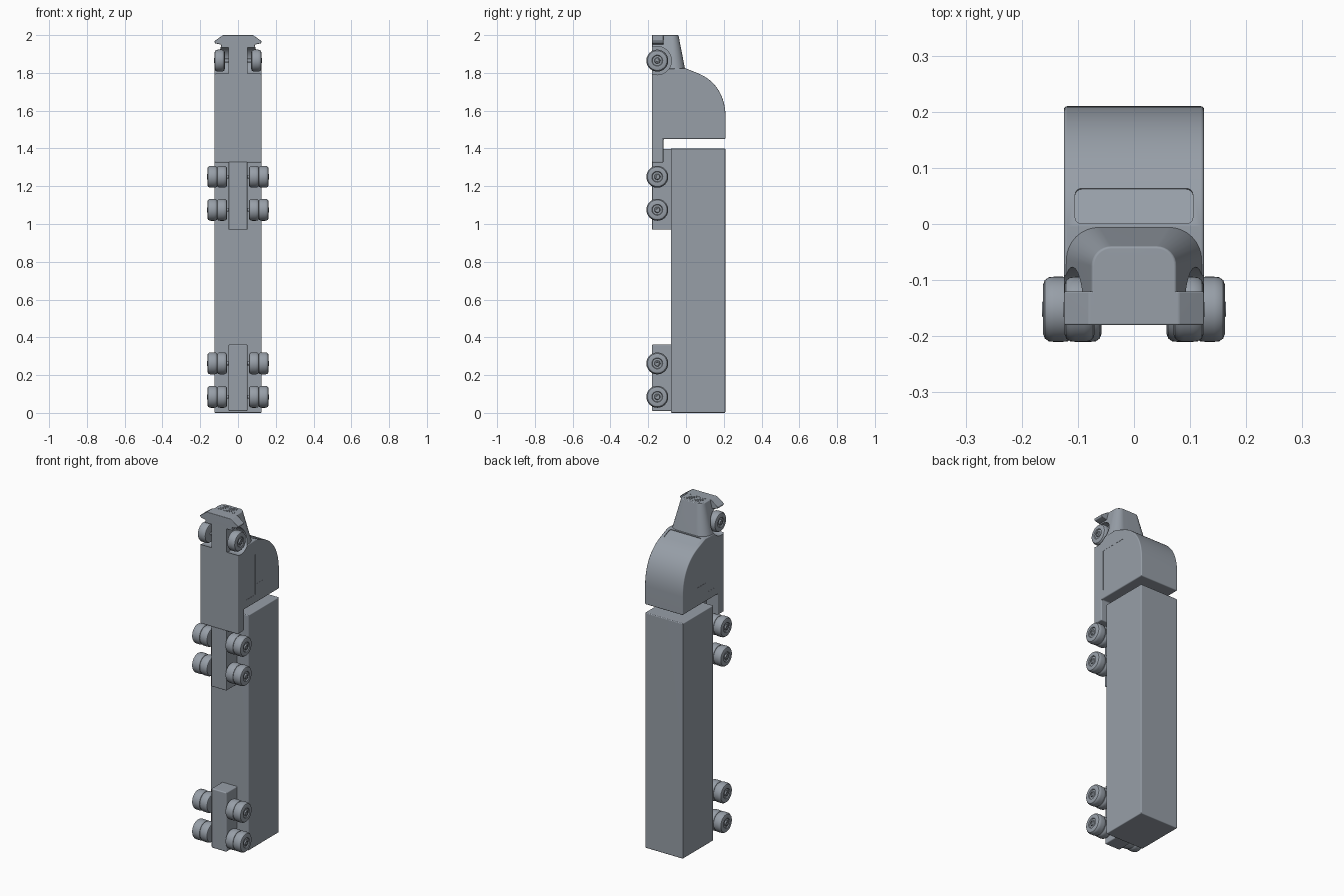
import bpy, bmesh, math
from mathutils import Matrix, Vector

if "Cube" in bpy.data.objects:
    bpy.data.objects.remove(bpy.data.objects["Cube"])

paint = bpy.data.materials.new("slate_grey")
paint.diffuse_color = (.31, .345, .39, 1)
paint.use_nodes = True
paint.node_tree.nodes["Principled BSDF"].inputs["Base Color"].default_value = paint.diffuse_color


def finish(name, bm, bevel=0.0, segments=3):
    bmesh.ops.recalc_face_normals(bm, faces=bm.faces)
    mesh = bpy.data.meshes.new(name)
    bm.to_mesh(mesh)
    bm.free()
    mesh.materials.append(paint)
    ob = bpy.data.objects.new(name, mesh)
    bpy.context.collection.objects.link(ob)
    if bevel:
        mod = ob.modifiers.new("Bevel", 'BEVEL')
        mod.width, mod.segments = bevel, segments
        mod.limit_method, mod.angle_limit = 'ANGLE', math.radians(35)
        apply(ob, mod)
    return ob


def apply(ob, mod):
    bpy.context.view_layer.objects.active = ob
    bpy.ops.object.modifier_apply(modifier=mod.name)


def cut(ob, cutter):
    mod = ob.modifiers.new("Cut", 'BOOLEAN')
    mod.operation, mod.object, mod.solver = 'DIFFERENCE', cutter, 'EXACT'
    apply(ob, mod)


def loft(name, sections, bevel=0.0):
    """Skin a list of equal-length point rings and cap both ends."""
    bm = bmesh.new()
    rings = [[bm.verts.new(p) for p in s] for s in sections]
    n = len(rings[0])
    for a, b in zip(rings, rings[1:]):
        for i in range(n):
            j = (i + 1) % n
            bm.faces.new((a[i], a[j], b[j], b[i]))
    bm.faces.new(rings[0])
    bm.faces.new(rings[-1])
    return finish(name, bm, bevel)


def box(name, x, y, z, bevel=0.0):
    return loft(name, [[(x[0], y[0], h), (x[1], y[0], h), (x[1], y[1], h), (x[0], y[1], h)]
                       for h in z], bevel)


def lathe(name, profile, center, side=1, steps=40):
    """(x, radius) profile turned around the x axis and capped."""
    turn = [2 * math.pi * i / steps for i in range(steps)]
    cx, cy, cz = center
    return loft(name, [[(cx + side * x, cy + r * math.cos(a), cz + r * math.sin(a)) for a in turn]
                       for x, r in profile])


# Trailer, rear bogie block, tractor frame and coupling
box("trailer", (-.125, .125), (-.08, .208), (0, 1.4), .005)
box("rear_bogie", (-.05, .05), (-.18, -.07), (.01, .363), .006)
box("tractor_frame", (-.05, .05), (-.18, -.075), (.97, 1.329), .004)
box("coupling", (-.05, .05), (-.125, -.075), (1.3, 1.398))

# Cab body: side profile (y, z) with a curved roof
P = [Vector(p) for p in ((.065, 1.797), (.155, 1.76), (.21, 1.68), (.21, 1.56))]
roof = []
for i in range(17):
    t = i / 16
    p = (1-t)**3 * P[0] + 3*t*(1-t)**2 * P[1] + 3*t*t*(1-t) * P[2] + t**3 * P[3]
    roof.append(tuple(p))
profile = [(-.18, 1.82), (-.005, 1.825)] + roof + [(.21, 1.45), (-.12, 1.45), (-.12, 1.325), (-.18, 1.325)]
cab = loft("cab_body", [[(x, y, z) for y, z in profile] for x in (-.125, .125)], .006)


# Hood: rounded arch sections tapering towards the nose
def arch(w, top, r, z):
    pts = [(w, -.18, z)]
    for s, start in ((1, 0), (-1, 90)):
        for i in range(9):
            a = math.radians(start + 90 * i / 8)
            pts.append((s * (w - r) + r * math.cos(a), top - r + r * math.sin(a), z))
    return pts + [(-w, -.18, z)]


hood = loft("hood", [arch(.124, -.003, .06, 1.81), arch(.075, -.04, .035, 2.0)], .004)

# Bumper with swept-back ends
half = [(.08, 2.0), (.125, 1.968), (.122, 1.957), (.07, 1.945)]
outline = half + [(-x, z) for x, z in reversed(half)]
loft("bumper", [[(x, y, z) for x, z in outline] for y in (-.18, -.12)], .003)

# Front wheel wells
AXLE_Y, FRONT_Z = -.152, 1.865
cutters = []
for s in (1, -1):
    c = lathe("wheel_well_cutter", [(.05, .075), (.2, .075)], (0, AXLE_Y, FRONT_Z), s, 48)
    cut(cab, c)
    cut(hood, c)
    cutters.append(c)

# Very shallow door and side window recesses
for s in (1, -1):
    for y, z in (((-.105, -.015), (1.5, 1.74)), ((-.005, .07), (1.56, 1.74))):
        c = box("door_cutter", sorted((s * .124, s * .14)), y, z)
        cut(cab, c)
        cutters.append(c)

# Windshield recess, lying on the sloped front of the roof
c = box("windshield_cutter", (-.105, .105), (-.034, .034), (-.004, .02))
mod = c.modifiers.new("Corners", 'BEVEL')
mod.width, mod.segments = .012, 4
mod.limit_method = 'WEIGHT'
weights = c.data.attributes.new("bevel_weight_edge", 'FLOAT', 'EDGE')
for e in c.data.edges:
    a, b = (c.data.vertices[i].co for i in e.vertices)
    weights.data[e.index].value = 1.0 if abs(a.z - b.z) > .01 else 0.0
apply(c, mod)
c.data.transform(Matrix.Translation((0, .032, 1.81)) @ Matrix.Rotation(-math.atan2(.028, .07), 4, 'X'))
cut(cab, c)
cutters.append(c)

# Grille of small shallow hexagonal pits on the nose
bm = bmesh.new()
for row in range(5):
    for col in range(8 - row % 2):
        x = (col - (7 - row % 2) / 2) * .014
        bmesh.ops.create_cone(bm, cap_ends=True, segments=6, radius1=.0052, radius2=.0052, depth=.01,
                              matrix=Matrix.Translation((x, -.112 + row * .0125, 2.0035)))
c = finish("grille_cutter", bm)
cut(hood, c)
cutters.append(c)

for c in cutters:
    bpy.data.objects.remove(c)

# Wheels: tyre with a dished rim and a small hub
TYRE = [(-.027, .01), (-.027, .044), (-.024, .052), (-.017, .057), (-.008, .058), (.008, .058),
        (.017, .057), (.024, .052), (.027, .044), (.027, .029), (.022, .026),
        (.022, .016), (.029, .013), (.029, .007), (.025, .006)]
for z in (.085, .262, 1.075, 1.25, FRONT_Z):
    front = z == FRONT_Z
    lathe("axle", [(-.1, .01), (.1, .01)], (0, AXLE_Y, z), 1, 20)
    for s in (1, -1):
        for x in ((.097,) if front else (.085, .135)):
            lathe("front_wheel" if front else "dual_wheel", TYRE, (s * x, AXLE_Y, z), s)

# Smooth shading with sharp edges kept and large faces left flat
bpy.ops.object.select_all(action='SELECT')
bpy.context.view_layer.objects.active = cab
bpy.ops.object.shade_smooth_by_angle(angle=math.radians(32))
for ob in bpy.context.scene.objects:
    mod = ob.modifiers.new("Weighted Normals", 'WEIGHTED_NORMAL')
    mod.keep_sharp = True
